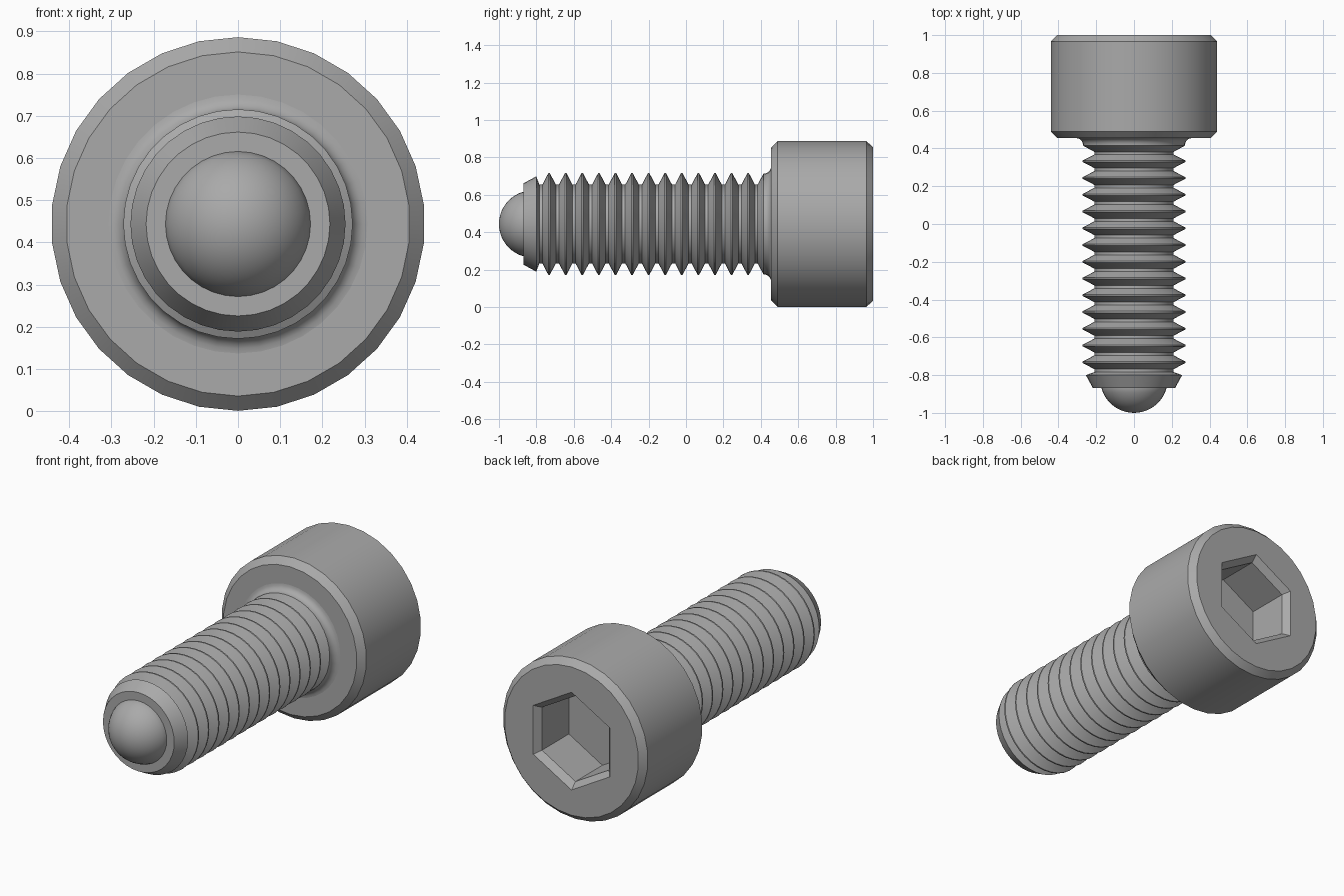
import bpy, bmesh
from math import sin, cos, tau, radians, asin

cube = bpy.data.objects.get("Cube")
if cube:
    bpy.data.objects.remove(cube)

AXIS_Z = 0.4435   # height of the screw axis
SIDES = 30

steel = bpy.data.materials.new("grey_steel")
steel.use_nodes = True
colour = (0.4, 0.4, 0.4, 1)
steel.diffuse_color = colour
steel.node_tree.nodes["Principled BSDF"].inputs["Base Color"].default_value = colour


def ring(bm, radius, y, sides):
    """Loop of vertices around the screw axis, first one at the top."""
    return [bm.verts.new((radius * sin(tau * i / sides), y,
                          AXIS_Z + radius * cos(tau * i / sides)))
            for i in range(sides)]


def bridge(bm, a, b):
    n = len(a)
    for i in range(n):
        j = (i + 1) % n
        bm.faces.new((a[i], a[j], b[j], b[i]))


def lathe(bm, profile, sides=SIDES):
    """Skin rings through (radius, y) points; returns first and last ring."""
    rings = [ring(bm, r, y, sides) for r, y in profile]
    for a, b in zip(rings, rings[1:]):
        bridge(bm, a, b)
    return rings[0], rings[-1]


def finish(bm, name, angle=30):
    bmesh.ops.recalc_face_normals(bm, faces=bm.faces)
    mesh = bpy.data.meshes.new(name)
    bm.to_mesh(mesh)
    bm.free()
    mesh.materials.append(steel)
    obj = bpy.data.objects.new(name, mesh)
    bpy.context.collection.objects.link(obj)
    bpy.ops.object.select_all(action='DESELECT')
    obj.select_set(True)
    bpy.context.view_layer.objects.active = obj
    bpy.ops.object.shade_smooth_by_angle(angle=radians(angle))
    return obj


# Head: chamfered cylinder with a hexagonal socket in the back face
bm = bmesh.new()
front, back = lathe(bm, [(0.2, 0.455), (0.408, 0.455), (0.443, 0.49),
                         (0.443, 0.965), (0.41, 1.0)])
bm.faces.new(front)
HEX = 1 / cos(tau / 12)
mouth, floor = lathe(bm, [(0.234 * HEX, 1.0), (0.205 * HEX, 0.965),
                          (0.205 * HEX, 0.73)], 6)
bm.faces.new(floor)
rim = [bm.edges.get((loop[i - 1], loop[i]))
       for loop in (back, mouth) for i in range(len(loop))]
bmesh.ops.triangle_fill(bm, use_beauty=True, edges=rim)
finish(bm, "socket_head")

# Threaded shank: tapered tip, repeated V grooves, fillet under the head
PITCH, CREST, ROOT = 0.0887, 0.272, 0.21
profile = [(0.15, -0.868), (0.218, -0.868), (0.255, -0.8)]
for i in range(13):
    y = -0.732 + i * PITCH
    profile += [(ROOT, y - PITCH / 2 - 0.008), (ROOT, y - PITCH / 2 + 0.008),
                (CREST, y - 0.004), (CREST, y + 0.004)]
profile += [(ROOT, 0.368), (ROOT, 0.382), (0.27, 0.415)]
profile += [(0.307 - 0.037 * cos(tau / 4 * t / 5),
             0.418 + 0.037 * sin(tau / 4 * t / 5)) for t in range(6)]
bm = bmesh.new()
lathe(bm, profile, 36)
finish(bm, "threaded_shank")

# Ball tip: spherical cap standing out of the shank end
BALL = 0.179
bm = bmesh.new()
reach = asin(0.172 / BALL)
cap = [(BALL * sin(reach * t / 10), -1 + BALL * (1 - cos(reach * t / 10)))
       for t in range(1, 11)]
first, last = lathe(bm, cap + [(0.172, -0.84)], 36)
tip = bm.verts.new((0, -1, AXIS_Z))
for i in range(36):
    bm.faces.new((tip, first[i - 1], first[i]))
finish(bm, "ball_tip")
